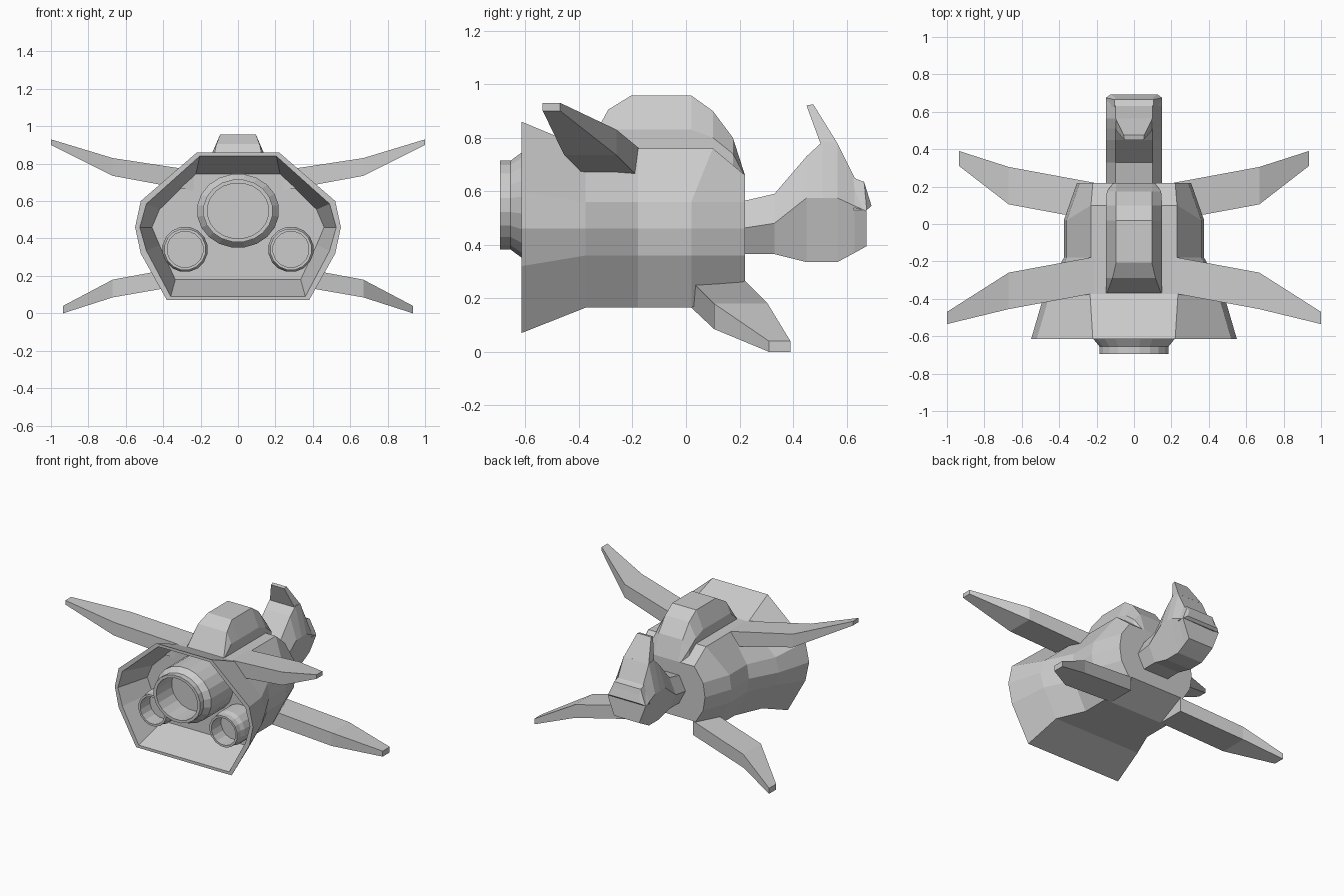
import bpy, bmesh, math


def loft(name, rings, closed_ends=True):
    """Skin a list of equal-length point rings into one flat-shaded object."""
    bm = bmesh.new()
    loops = [[bm.verts.new(p) for p in r] for r in rings]
    n = len(loops[0])
    for a, b in zip(loops, loops[1:]):
        for i in range(n):
            j = (i + 1) % n
            bm.faces.new((a[i], a[j], b[j], b[i]))
    if closed_ends:
        bm.faces.new(loops[0])
        bm.faces.new(loops[-1])
    bmesh.ops.remove_doubles(bm, verts=bm.verts, dist=0.0005)
    bmesh.ops.recalc_face_normals(bm, faces=bm.faces)
    me = bpy.data.meshes.new(name)
    bm.to_mesh(me)
    bm.free()
    ob = bpy.data.objects.new(name, me)
    bpy.context.collection.objects.link(ob)
    return ob


def mirrored(half):
    """Complete a right-hand half profile (top to bottom) across x = 0."""
    return half + [(-x, y, z) for x, y, z in reversed(half)]


def hull_ring(y, top, side, mid, bottom, y_top=None):
    """top/side/bottom = (half width, z), mid = widest half width at z 0.46."""
    dz = side[1] - 0.46
    return mirrored([(top[0], y if y_top is None else y_top, top[1]),
                     (side[0], y, side[1]), (mid, y, 0.46),
                     (side[0], y, 0.46 - dz), (bottom[0], y, bottom[1])])


# Hull: tail end, flared skirt, rim, then the recessed engine bay
loft("hull", [
    hull_ring(0.22, (0.22, 0.66), (0.29, 0.56), 0.305, (0.23, 0.265)),
    hull_ring(0.02, (0.23, 0.76), (0.36, 0.56), 0.375, (0.26, 0.165), 0.10),
    hull_ring(-0.18, (0.23, 0.76), (0.36, 0.56), 0.375, (0.26, 0.165)),
    hull_ring(-0.375, (0.235, 0.76), (0.45, 0.56), 0.48, (0.345, 0.165)),
    hull_ring(-0.615, (0.22, 0.86), (0.52, 0.60), 0.55, (0.38, 0.07)),
    hull_ring(-0.615, (0.205, 0.84), (0.49, 0.585), 0.525, (0.36, 0.09)),
    hull_ring(-0.375, (0.225, 0.745), (0.42, 0.555), 0.46, (0.335, 0.18)),
])


# Canopy: faceted hump on top of the hull
def canopy_ring(y, shoulder, top, w=0.15, wt=0.095, base=0.65):
    return mirrored([(wt, y, top), (w, y, shoulder), (w, y, base)])


loft("canopy", [
    canopy_ring(-0.37, 0.755, 0.76, 0.15, 0.145),
    canopy_ring(-0.29, 0.83, 0.905, 0.15, 0.115),
    canopy_ring(-0.205, 0.83, 0.957),
    canopy_ring(0.02, 0.83, 0.957),
    canopy_ring(0.10, 0.80, 0.90),
    canopy_ring(0.175, 0.74, 0.80, 0.145),
    canopy_ring(0.22, 0.655, 0.66, 0.11, 0.095, 0.60),
])


# Tail: hexagonal neck swelling into a block with a raised tip
def tail_ring(top, mid, bottom, wt=0.10, wm=0.15, wb=0.10):
    return mirrored([(wt, *top), (wm, *mid), (wb, *bottom)])


loft("tail", [
    tail_ring((0.20, 0.56), (0.20, 0.46), (0.20, 0.365)),
    tail_ring((0.33, 0.59), (0.33, 0.48), (0.33, 0.365)),
    tail_ring((0.45, 0.73), (0.45, 0.575), (0.45, 0.335)),
    tail_ring((0.51, 0.785), (0.51, 0.575), (0.51, 0.335)),
    tail_ring((0.565, 0.78), (0.565, 0.575), (0.565, 0.335)),
    tail_ring((0.63, 0.65), (0.63, 0.545), (0.63, 0.37)),
    tail_ring((0.66, 0.63), (0.675, 0.525), (0.675, 0.395)),
])


def plate(x, y0, y1, z0, z1):
    return [(x, y0, z0), (x, y1, z0), (x, y1, z1), (x, y0, z1)]


# Raised tail fin leaning forward
loft("tail_fin", [
    [(-0.1, 0.505, 0.77), (0.1, 0.505, 0.77), (0.1, 0.568, 0.775), (-0.1, 0.568, 0.775)],
    [(-0.052, 0.45, 0.92), (0.052, 0.45, 0.92), (0.055, 0.475, 0.925), (-0.055, 0.475, 0.925)],
])

# Bevelled lip at the back of the tail
loft("tail_lip", [
    mirrored([(0.105, 0.625, 0.65), (0.15, 0.625, 0.53)]),
    mirrored([(0.105, 0.665, 0.635), (0.15, 0.675, 0.53)]),
    mirrored([(0.10, 0.675, 0.60), (0.125, 0.693, 0.545)]),
])

# Wings: three tapering box sections each, on both sides
for side, s in (("right", 1), ("left", -1)):
    loft("upper_wing_" + side, [
        plate(s * 0.21, -0.37, -0.175, 0.65, 0.76),
        plate(s * 0.67, -0.455, -0.26, 0.735, 0.83),
        plate(s * 1.0, -0.535, -0.47, 0.90, 0.93),
    ])
    loft("lower_wing_" + side, [
        plate(s * 0.21, 0.02, 0.22, 0.165, 0.265),
        plate(s * 0.67, 0.105, 0.305, 0.085, 0.18),
        plate(s * 0.935, 0.31, 0.39, 0.0, 0.04),
    ])


# Engines: hollow turned nozzles
def nozzle(name, x, z, profile, sides=16, squash=1.0):
    step = math.tau / sides
    loft(name, [[(x + r * math.cos((i + 0.5) * step), y,
                  z + squash * r * math.sin((i + 0.5) * step))
                 for i in range(sides)] for r, y in profile])


nozzle("main_engine", 0, 0.548,
       [(0.22, -0.36), (0.22, -0.615), (0.187, -0.655), (0.187, -0.695),
        (0.165, -0.695), (0.165, -0.52)], 20, 0.9)
for side, s in (("right", 1), ("left", -1)):
    nozzle("small_engine_" + side, s * 0.283, 0.342,
           [(0.122, -0.36), (0.122, -0.50), (0.112, -0.53), (0.112, -0.57),
            (0.097, -0.57), (0.097, -0.46)])
